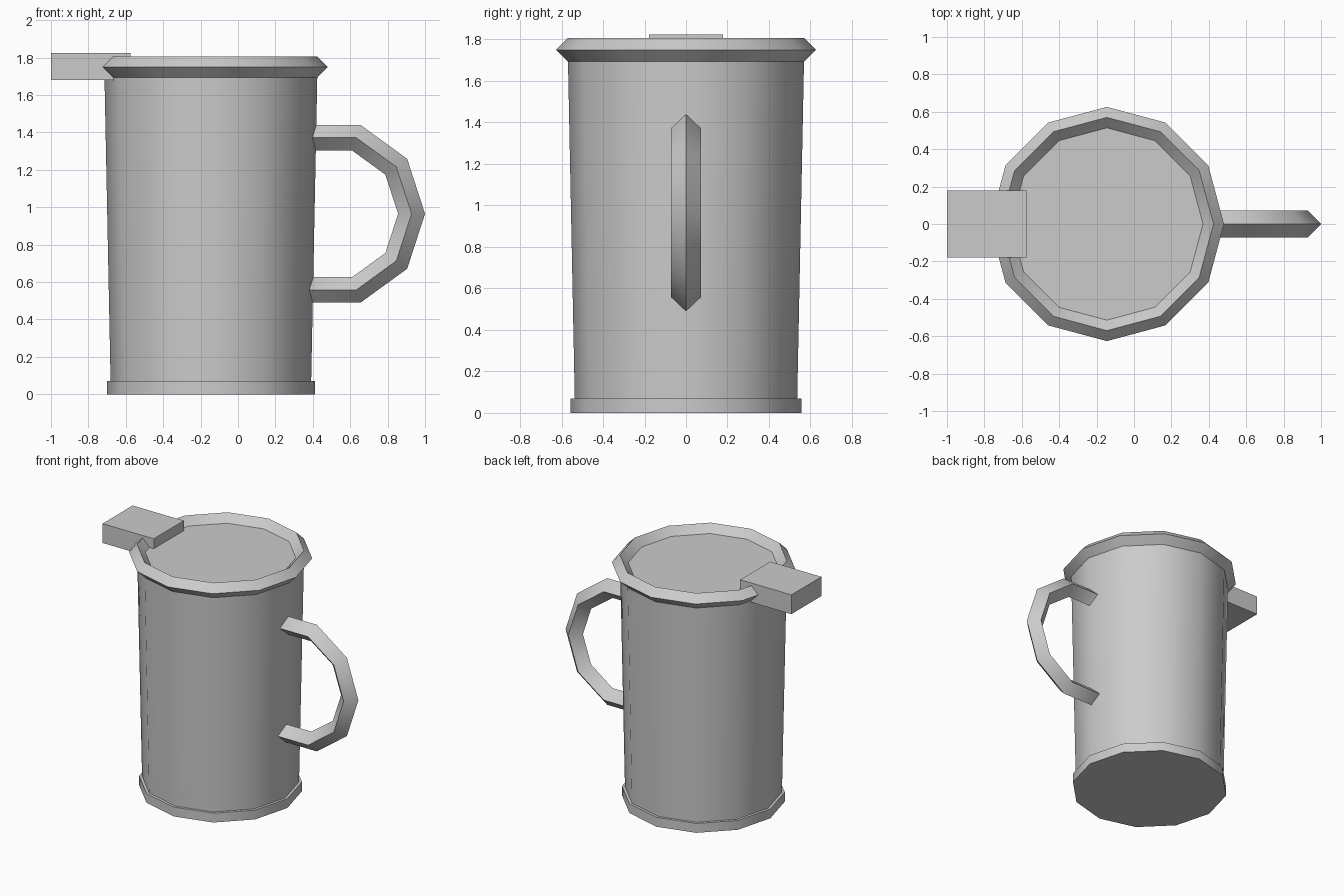
import bpy
from math import radians

if "Cube" in bpy.data.objects:
    bpy.data.objects.remove(bpy.data.objects["Cube"])

CX = -0.145   # axis of the vessel
SIDES = 12


def finish(name):
    obj = bpy.context.object
    obj.name = name
    obj.data.name = name
    bpy.ops.object.transform_apply(location=False, rotation=True, scale=True)
    bpy.ops.object.shade_smooth_by_angle(angle=radians(40))
    return obj


def drum(name, r_bottom, r_top, z0, z1):
    bpy.ops.mesh.primitive_cone_add(vertices=SIDES, radius1=r_bottom, radius2=r_top,
                                    depth=z1 - z0, location=(CX, 0, (z0 + z1) / 2))
    return finish(name)


def ring(name, segments, major, minor, location, tilt=0):
    # four-sided cross-section gives the diamond profile
    bpy.ops.mesh.primitive_torus_add(major_segments=segments, minor_segments=4,
                                     major_radius=major, minor_radius=minor,
                                     location=location, rotation=(tilt, 0, 0))
    return finish(name)


# Tapered vessel with closed top, and its foot
drum("body", 0.535, 0.57, 0.01, 1.75)
drum("base", 0.556, 0.556, 0.0, 0.07)

# Bevelled rim around the top
ring("rim", SIDES, 0.57, 0.056, (CX, 0, 1.75))

# Ten-sided handle ring, its inner half buried in the body
ring("handle", 10, 0.428, 0.072, (0.5, 0, 0.965), radians(90))

# Block spout over the rim
bpy.ops.mesh.primitive_cube_add(size=1, location=(-0.7875, 0, 1.7525))
bpy.context.object.scale = (0.425, 0.356, 0.145)
finish("spout")
